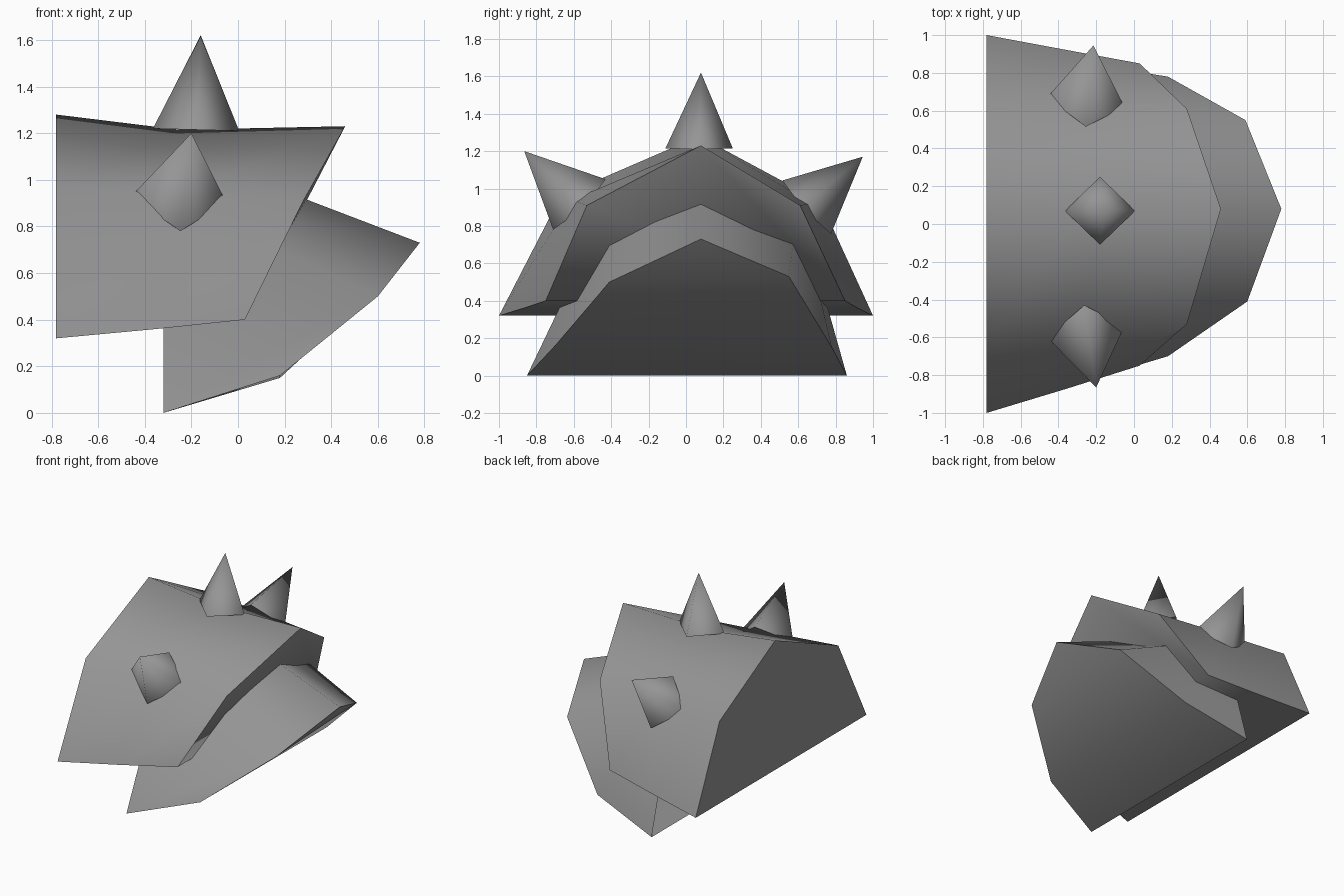
import bpy, math
from mathutils import Vector

cube = bpy.data.objects.get("Cube")
if cube:
    bpy.data.objects.remove(cube)

steel = bpy.data.materials.new("grey_steel")
steel.use_nodes = True
GREY = (0.3, 0.3, 0.3, 1)
steel.diffuse_color = GREY
steel.node_tree.nodes["Principled BSDF"].inputs["Base Color"].default_value = GREY


def make(name, verts, faces, angle):
    mesh = bpy.data.meshes.new(name)
    mesh.from_pydata(verts, [], faces)
    mesh.materials.append(steel)
    obj = bpy.data.objects.new(name, mesh)
    bpy.context.collection.objects.link(obj)
    bpy.ops.object.select_all(action="DESELECT")
    obj.select_set(True)
    bpy.context.view_layer.objects.active = obj
    bpy.ops.object.mode_set(mode="EDIT")
    bpy.ops.mesh.select_all(action="SELECT")
    bpy.ops.mesh.normals_make_consistent(inside=False)
    bpy.ops.object.mode_set(mode="OBJECT")
    bpy.ops.object.shade_smooth_by_angle(angle=math.radians(angle))
    return obj


def loft(name, rings, caps):
    """Skin five-point rings running from the -y rim over the ridge to the +y rim."""
    n = len(rings[0])
    faces = [(r * n + i, r * n + (i + 1) % n, (r + 1) * n + (i + 1) % n, (r + 1) * n + i)
             for r in range(len(rings) - 1) for i in range(n)]
    make(name, [p for ring in rings for p in ring], faces + caps, 60)


def spike(name, centre, side, up, tip):
    """Four-sided pyramid from a base centre, two half diagonals and a tip."""
    c, s, u = Vector(centre), Vector(side), Vector(up)
    verts = [c - s, c - u, c + s, c + u, Vector(tip)]
    faces = [(i, (i + 1) % 4, 4) for i in range(4)] + [(3, 2, 1, 0)]
    make(name, verts, faces, 88)


# Upper plate: flat back, slight dip along the ridge, slanted front
upper_back = [(-.78, -1, .32), (-.78, -.67, .96), (-.78, .07, 1.28), (-.78, .72, .93), (-.78, 1, .32)]
upper_mid = [(-.35, -.87, .36), (-.25, -.61, .94), (-.25, .08, 1.215), (-.25, .67, .92), (-.35, .92, .36)]
upper_front = [(.03, -.75, .40), (.28, -.53, .91), (.46, .08, 1.23), (.28, .61, .91), (.03, .85, .40)]
loft("upper_plate", [upper_back, upper_mid, upper_front],
     [(4, 3, 2, 1, 0), (10, 11, 12, 13, 14)])

# Lower plate: tucked under the upper one, open at the back
lower_back = [(-.32, -.85, 0), (-.32, -.41, .92), (-.32, .08, 1.15), (-.32, .60, .92), (-.32, .86, 0)]
lower_front = [(.18, -.70, .16), (.60, -.41, .50), (.78, .08, .73), (.59, .55, .53), (.18, .78, .15)]
loft("lower_plate", [lower_back, lower_front], [(5, 6, 8, 9), (6, 7, 8)])

# Three spikes over the upper plate
spike("top_spike", (-.18, .07, 1.215), (.185, 0, -.005), (0, .18, 0), (-.16, .08, 1.62))
spike("front_spike", (-.255, -.57, .915), (.205, .03, -.012), (-.008, .14, .135), (-.2, -.865, 1.2))
spike("back_spike", (-.255, .645, .90), (.205, -.025, 0), (0, -.13, .143), (-.215, .945, 1.17))
